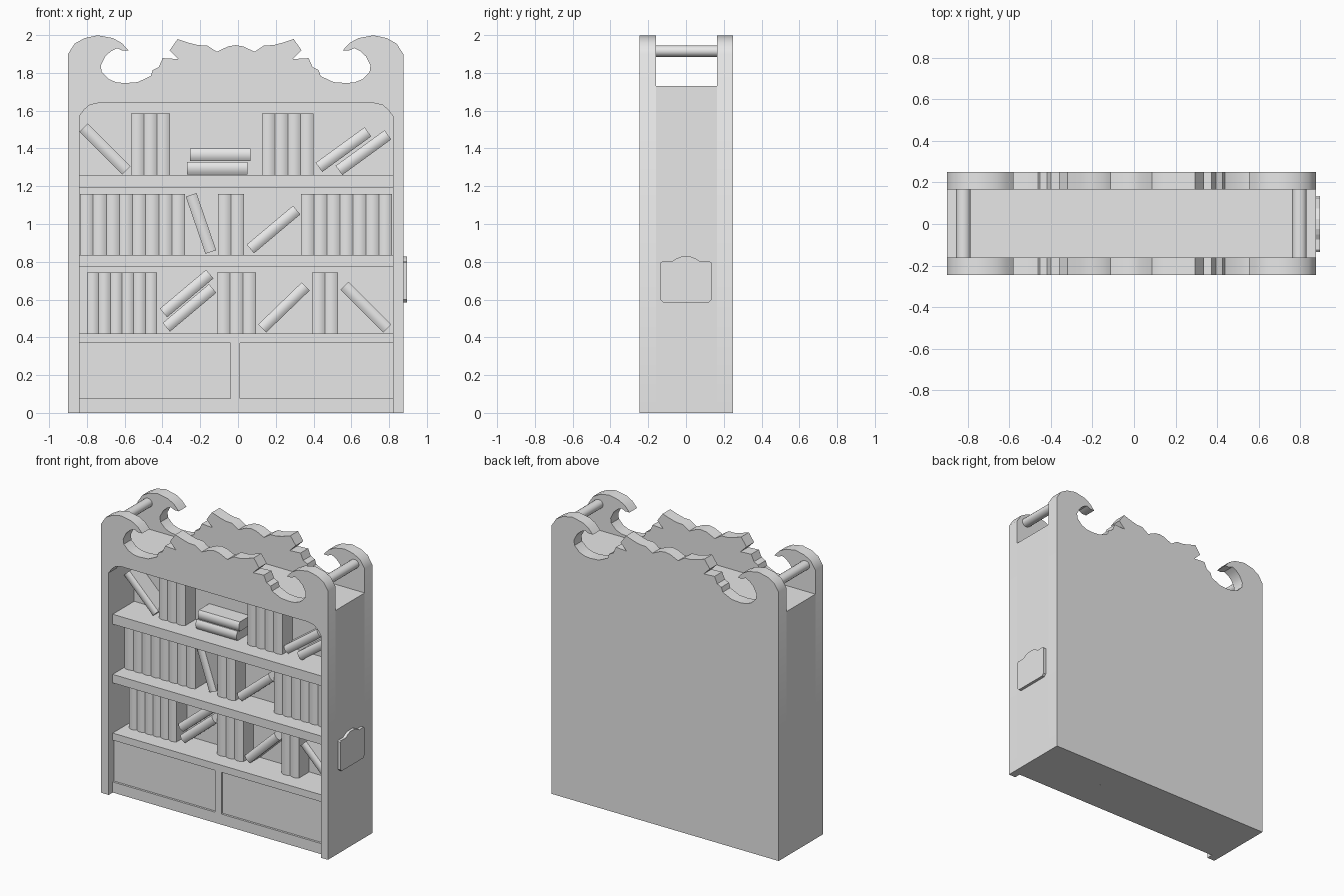
import bpy, bmesh, math

cube = bpy.data.objects.get("Cube")
if cube:
    bpy.data.objects.remove(cube, do_unlink=True)

grey = bpy.data.materials.new("plain_grey")
grey.use_nodes = True
grey.diffuse_color = (0.8, 0.8, 0.8, 1)
grey.node_tree.nodes["Principled BSDF"].inputs["Base Color"].default_value = (0.8, 0.8, 0.8, 1)

MID = -0.0125                 # middle of the case
LEFT, RIGHT = -0.84, 0.82     # inner faces of the side panels
FRONT, BACK = -0.245, 0.25
FRONT_IN, BACK_IN = -0.16, 0.165
WALL = 0.04                   # rear wall of the shelves
DECK = 1.73


def prism(name, outline, axis, low, high):
    """Extrude a 2D outline along an axis from low to high."""
    place = {"x": lambda p, t: (t, p[0], p[1]),
             "y": lambda p, t: (p[0], t, p[1]),
             "z": lambda p, t: (p[0], p[1], t)}[axis]
    bm = bmesh.new()
    a = [bm.verts.new(place(p, low)) for p in outline]
    b = [bm.verts.new(place(p, high)) for p in outline]
    bm.faces.new(a)
    bm.faces.new(b[::-1])
    n = len(a)
    for i in range(n):
        j = (i + 1) % n
        bm.faces.new((a[i], b[i], b[j], a[j]))
    bmesh.ops.recalc_face_normals(bm, faces=bm.faces)
    mesh = bpy.data.meshes.new(name)
    bm.to_mesh(mesh)
    bm.free()
    mesh.materials.append(grey)
    obj = bpy.data.objects.new(name, mesh)
    bpy.context.collection.objects.link(obj)
    return obj


def box(name, x0, x1, y0, y1, z0, z1):
    return prism(name, [(x0, z0), (x1, z0), (x1, z1), (x0, z1)], "y", y0, y1)


def smooth(obj, angle=35):
    bpy.ops.object.select_all(action="DESELECT")
    obj.select_set(True)
    bpy.context.view_layer.objects.active = obj
    bpy.ops.object.shade_smooth_by_angle(angle=math.radians(angle))


# Scrolled crest: half outline as (distance from middle, height), outside inwards
crest = [(.8875, 1.9), (.852, 1.955), (.8, 1.984), (.73, 1.999), (.65, 1.984),
         (.603, 1.958), (.566, 1.918), (.6, 1.918), (.628, 1.931), (.66, 1.915),
         (.69, 1.887), (.714, 1.84), (.709, 1.804), (.672, 1.767), (.63, 1.75),
         (.587, 1.746), (.519, 1.751), (.45, 1.783), (.439, 1.815), (.407, 1.831),
         (.386, 1.878), (.302, 1.873), (.349, 1.92), (.307, 1.979), (.25, 1.96),
         (.2, 1.947), (.15, 1.945), (.1, 1.912), (.04, 1.94)]
top = [(MID - u, z) for u, z in crest] + [(MID, 1.947)]
top += [(MID + u, z) for u, z in reversed(crest)]
x0, x1 = top[0][0], top[-1][0]

# Front frame with an arched-corner opening, and the solid back
corner = [(0, 1.57), (.025, 1.605), (.055, 1.63), (.1, 1.64)]
opening = [(RIGHT, 0)] + [(RIGHT - d, z) for d, z in corner]
opening += [(LEFT + d, z) for d, z in reversed(corner)] + [(LEFT, 0)]
smooth(prism("front_frame", [(x0, 0)] + top + [(x1, 0)] + opening, "y", FRONT, FRONT_IN))
smooth(prism("back_panel", [(x0, 0)] + top + [(x1, 0)], "y", BACK_IN, BACK))

# Carcass
box("right_side_panel", x0, LEFT, FRONT_IN, BACK_IN, 0, DECK)
box("left_side_panel", RIGHT, x1, FRONT_IN, BACK_IN, 0, DECK)
box("rear_wall", LEFT, RIGHT, WALL, BACK_IN, 0, DECK)
box("top_deck", LEFT, RIGHT, FRONT_IN, WALL, 1.64, DECK)
SHELF = -0.2
for name, low, high in (("upper_shelf", 1.19, 1.26), ("middle_shelf", .775, .835),
                        ("lower_shelf", .37, .42), ("plinth", 0, .075)):
    box(name, LEFT, RIGHT, SHELF, WALL, low, high)

# Recessed cupboard panels and the post between them
box("cupboard_panels", LEFT, RIGHT, SHELF + .015, WALL, .075, .37)
box("cupboard_post", -.04, .01, SHELF, WALL, .075, .37)

# Handle rods between the front and back scrolls
for name, side in (("right_rod", -1), ("left_rod", 1)):
    ring = []
    for i in range(16):
        a = math.tau * i / 16
        ring.append((MID + side * .808 + .035 * math.cos(a), 1.915 + .031 * math.sin(a)))
    smooth(prism(name, ring, "y", FRONT_IN, BACK_IN))

# Side plaque with a raised top
half = [(.135, .6), (.12, .585)]
rise = [(.135, .795), (.125, .802), (.075, .802), (.05, .818), (.025, .827)]
plaque = [(-y, z) for y, z in reversed(half)] + [(-y, z) for y, z in rise]
plaque += [(y, z) for y, z in reversed(rise)] + half
prism("side_plaque", plaque, "x", x1, .895)


# Books with a gently rounded spine
def book(name, x, z, tilt, thick=.067, length=.32):
    section = [(thick / 2, WALL + .01), (-thick / 2, WALL + .01)]
    for i in range(7):
        s = i / 3 - 1
        section.append((s * thick / 2, -.075 - .012 * (1 - s * s)))
    obj = prism(name, section, "z", -length / 2, length / 2)
    smooth(obj)
    obj.location = (x, 0, z)
    obj.rotation_euler.y = math.radians(tilt)


# Upright rows: start, end, count, shelf height
for start, end, count, floor in ((-.566, -.36, 3, 1.26), (.127, .4, 4, 1.26),
                                 (-.836, -.28, 8, .835), (-.106, .032, 2, .835),
                                 (.333, .816, 7, .835), (-.8, -.428, 6, .42),
                                 (-.111, .095, 3, .42), (.392, .529, 2, .42)):
    width = (end - start) / count
    for i in range(count):
        book("upright_book", start + (i + .5) * width, floor + .162, 0, width, .325)

# Leaning books: middle x, middle z, tilt
for x, z, tilt in ((-.704, 1.397, -45), (.558, 1.394, 54), (.664, 1.378, 54),
                   (-.196, 1.003, -19), (.188, .971, 50), (-.272, .632, 50),
                   (-.257, .556, 50), (.243, .558, 46), (.677, .561, -45)):
    book("leaning_book", x, z, tilt, .06)

# Two books lying flat
for x, z in ((-.111, 1.296), (-.093, 1.367)):
    book("flat_book", x, z, 90)
